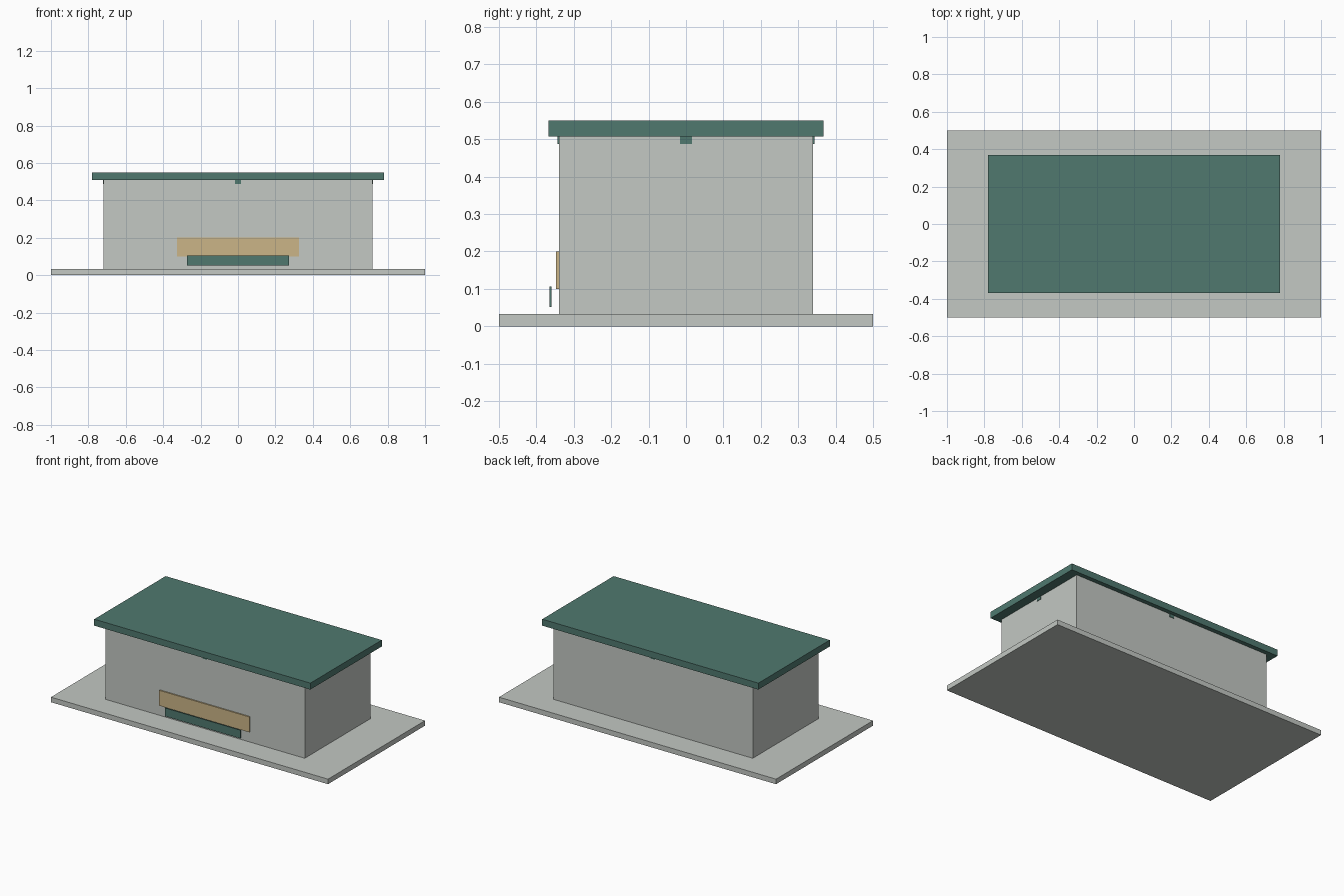
import bpy
import bmesh
from mathutils import Vector

cube = bpy.data.objects.get("Cube")
if cube:
    bpy.data.objects.remove(cube, do_unlink=True)


def material(name, rgb):
    mat = bpy.data.materials.new(name)
    mat.use_nodes = True
    color = (*rgb, 1)
    mat.diffuse_color = color
    mat.node_tree.nodes["Principled BSDF"].inputs["Base Color"].default_value = color
    return mat


def box(name, low, high, mat):
    """Axis-aligned box between two corners."""
    low, high = Vector(low), Vector(high)
    bm = bmesh.new()
    bmesh.ops.create_cube(bm, size=1)
    bmesh.ops.scale(bm, vec=high - low, verts=bm.verts)
    mesh = bpy.data.meshes.new(name)
    bm.to_mesh(mesh)
    bm.free()
    mesh.materials.append(mat)
    obj = bpy.data.objects.new(name, mesh)
    obj.location = (low + high) / 2
    bpy.context.collection.objects.link(obj)
    return obj


stone = material("pale_grey", (0.546, 0.578, 0.546))
green = material("dark_green", (0.08, 0.191, 0.159))
tan = material("tan", (0.597, 0.462, 0.242))

WALL_X, WALL_Y = 0.72, 0.34
BASE_TOP, WALL_TOP = 0.033, 0.508

# Ground slab, building body and flat roof
box("base_slab", (-1, -0.5, 0), (1, 0.5, BASE_TOP), stone)
box("walls", (-WALL_X, -WALL_Y, BASE_TOP), (WALL_X, WALL_Y, WALL_TOP), stone)
box("roof", (-0.78, -0.368, WALL_TOP), (0.78, 0.368, 0.55), green)

# Front panel and the thin green strip standing just ahead of it
box("front_panel", (-0.325, -0.348, 0.1), (0.325, -WALL_Y, 0.2), tan)
box("front_strip", (-0.272, -0.365, 0.052), (0.272, -0.359, 0.106), green)

# Small tabs under the roof, centred on each wall
TAB, PROUD, TAB_LOW = 0.016, 0.003, 0.488
for side, label in ((-1, "front"), (1, "back")):
    ys = sorted((side * WALL_Y, side * (WALL_Y + PROUD)))
    box(label + "_tab", (-TAB, ys[0], TAB_LOW), (TAB, ys[1], WALL_TOP), green)
for side, label in ((-1, "right"), (1, "left")):
    xs = sorted((side * WALL_X, side * (WALL_X + PROUD)))
    box(label + "_tab", (xs[0], -TAB, TAB_LOW), (xs[1], TAB, WALL_TOP), green)
